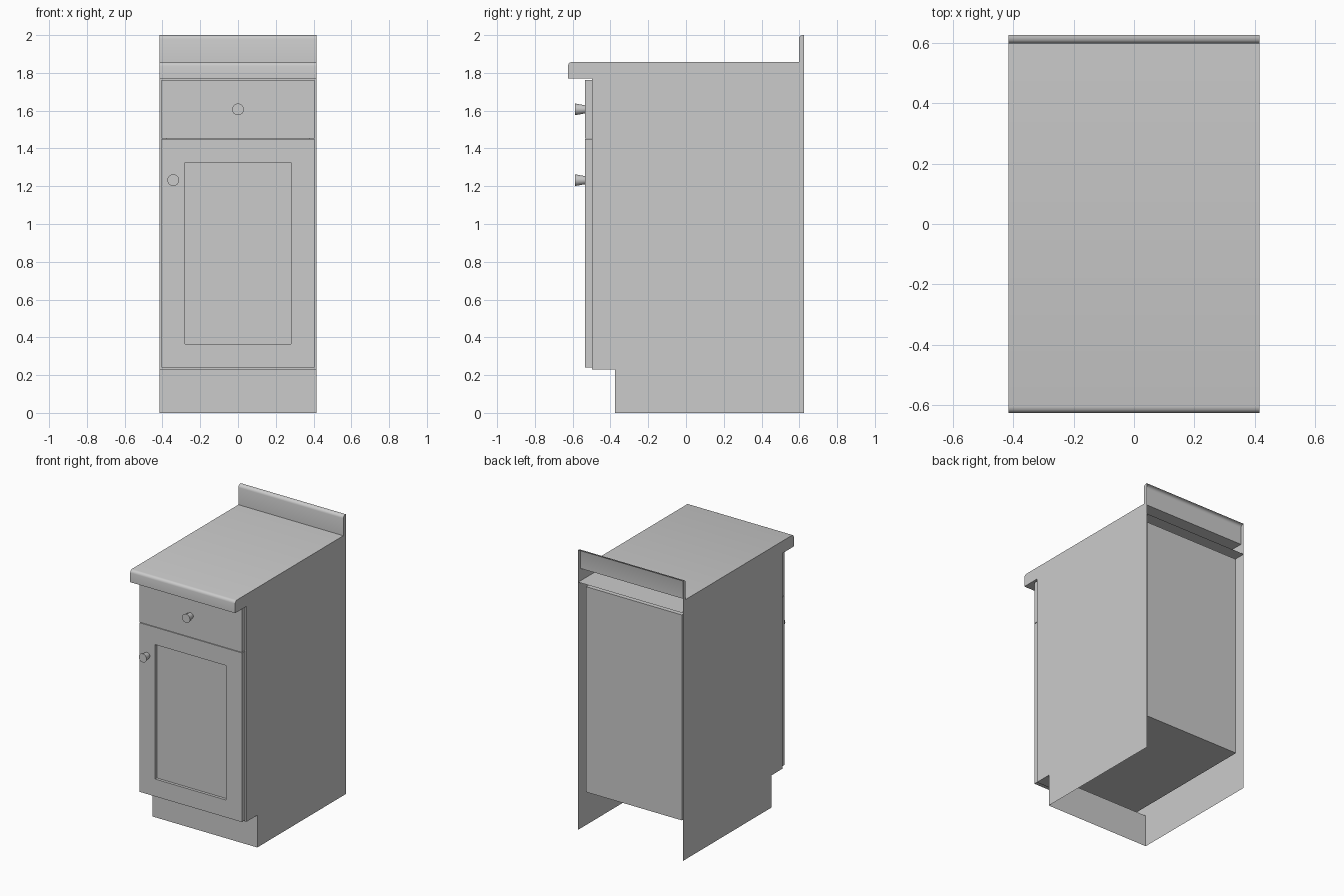
import bpy, bmesh, math
from mathutils import Matrix

if "Cube" in bpy.data.objects:
    bpy.data.objects.remove(bpy.data.objects["Cube"])

grey = bpy.data.materials.new("light_grey")
grey.use_nodes = True
grey.diffuse_color = (0.6, 0.6, 0.6, 1)
grey.node_tree.nodes["Principled BSDF"].inputs["Base Color"].default_value = (0.6, 0.6, 0.6, 1)

W = 0.415                                   # half width
FRONT, BACK, TOE = -0.497, 0.625, -0.375
FLOOR, UNDER, TOP, HIGH = 0.23, 1.77, 1.857, 2.0
SPLASH, R = 0.597, 0.02
BOARD = 0.036                               # gap between outer skin and inner box


def finish(name, bm, smooth=False):
    mesh = bpy.data.meshes.new(name)
    bm.to_mesh(mesh)
    bm.free()
    obj = bpy.data.objects.new(name, mesh)
    mesh.materials.append(grey)
    bpy.context.collection.objects.link(obj)
    if smooth:
        bpy.ops.object.select_all(action='DESELECT')
        obj.select_set(True)
        bpy.context.view_layer.objects.active = obj
        bpy.ops.object.shade_smooth_by_angle(angle=math.radians(50))
    return obj


def sheet(name, profile, smooth=False):
    """Sweep an open (y, z) profile across the full width."""
    bm = bmesh.new()
    rows = [[bm.verts.new((x, y, z)) for x in (-W, W)] for y, z in profile]
    for a, b in zip(rows, rows[1:]):
        bm.faces.new((a[0], a[1], b[1], b[0]))
    return finish(name, bm, smooth)


def corner(y, z, steps=3):
    """Rounded top front corner whose sharp position is (y, z)."""
    angles = [math.pi / 2 * i / steps for i in range(steps + 1)]
    return [(y + R - R * math.cos(a), z - R + R * math.sin(a)) for a in angles]


def recess(bm, face, border, depth):
    """Inset a face and push its middle inward with straight walls."""
    bmesh.ops.inset_region(bm, faces=[face], thickness=border, use_even_offset=True, use_boundary=True)
    bmesh.ops.inset_region(bm, faces=[face], thickness=0, depth=-depth, use_boundary=True)


def slab(name, z0, z1, border=0):
    """Front panel, optionally with a recessed centre."""
    half, y0, y1 = 0.405, -0.535, FRONT
    bm = bmesh.new()
    size = Matrix.Diagonal((2 * half, y1 - y0, z1 - z0, 1))
    bmesh.ops.create_cube(bm, size=1, matrix=Matrix.Translation((0, (y0 + y1) / 2, (z0 + z1) / 2)) @ size)
    if border:
        bm.normal_update()
        recess(bm, min(bm.faces, key=lambda f: f.calc_center_median().y), border, 0.02)
    return finish(name, bm)


def knob(name, x, z):
    bm = bmesh.new()
    place = Matrix.Translation((x, -0.56, z)) @ Matrix.Rotation(math.pi / 2, 4, 'X')
    bmesh.ops.create_cone(bm, cap_ends=True, segments=24, radius1=0.021, radius2=0.031,
                          depth=0.054, matrix=place)
    return finish(name, bm, True)


# Worktop and backsplash: one folded sheet, open at the rear
folded = [(-BACK, UNDER)] + corner(-BACK, TOP) + [(SPLASH, TOP)] + corner(SPLASH, HIGH) + [(BACK, HIGH)]
sheet("worktop", [(BACK, UNDER)] + folded, True)

# Front frame with the inner box pushed back from it
bm = bmesh.new()
frame = bm.faces.new([bm.verts.new((x, FRONT, z)) for x, z in
                      ((-W, FLOOR), (W, FLOOR), (W, UNDER), (-W, UNDER))])
bm.normal_update()
recess(bm, frame, BOARD, BACK - BOARD - FRONT)
finish("carcass", bm)

# Toe board and the ledge over it
sheet("toe_board", [(TOE, 0), (TOE, FLOOR), (FRONT, FLOOR)])

# Side panels follow the whole silhouette
outline = [(TOE, 0), (BACK, 0)] + folded[::-1] + [(FRONT, UNDER), (FRONT, FLOOR), (TOE, FLOOR)]
for name, x in (("left_side", W), ("right_side", -W)):
    bm = bmesh.new()
    points = outline if x > 0 else outline[::-1]
    bm.faces.new([bm.verts.new((x, y, z)) for y, z in points])
    finish(name, bm)

# Door, drawer and their knobs
slab("door", 0.24, 1.449, 0.124)
slab("drawer_front", 1.453, 1.762)
knob("drawer_knob", 0, 1.607)
knob("door_knob", -0.343, 1.232)
